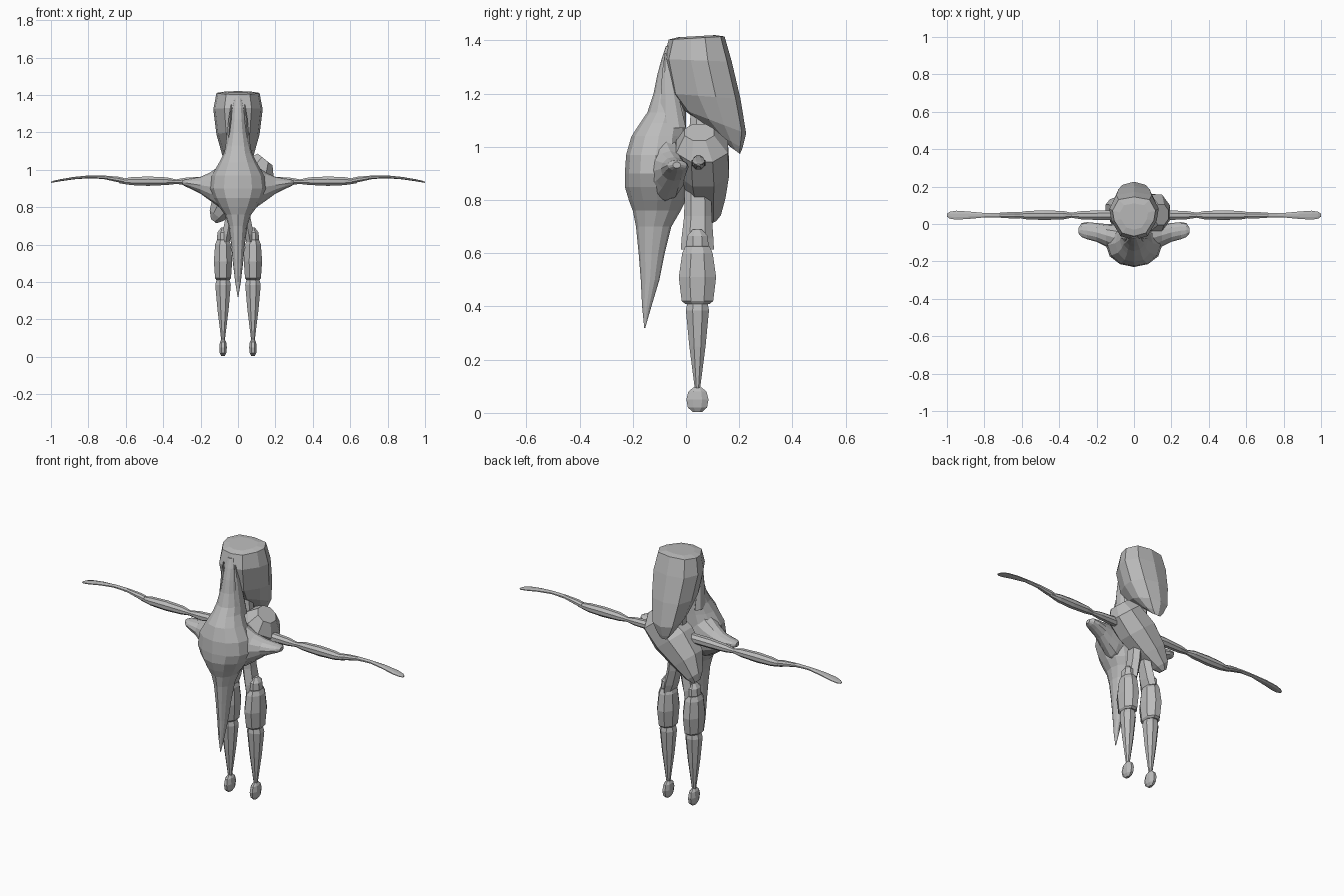
import bpy, bmesh, math
from mathutils import Vector

grey = bpy.data.materials.new("plain grey")
grey.diffuse_color = (0.5, 0.5, 0.5, 1)


def loft(name, rings, mirror=False):
    """Skin a list of equal-length rings and close both ends."""
    bm = bmesh.new()
    vs = [[bm.verts.new(p) for p in r] for r in rings]
    n = len(vs[0])
    for a, b in zip(vs, vs[1:]):
        for i in range(n):
            j = (i + 1) % n
            bm.faces.new((a[i], a[j], b[j], b[i]))
    bm.faces.new(vs[0][::-1])
    bm.faces.new(vs[-1])
    bmesh.ops.recalc_face_normals(bm, faces=bm.faces)
    me = bpy.data.meshes.new(name)
    bm.to_mesh(me)
    bm.free()
    me.materials.append(grey)
    ob = bpy.data.objects.new(name, me)
    bpy.context.collection.objects.link(ob)
    if mirror:
        piv = bpy.data.objects.get("mirror_centre")
        if piv is None:
            piv = bpy.data.objects.new("mirror_centre", None)
            piv.hide_render = True
            bpy.context.collection.objects.link(piv)
        m = ob.modifiers.new("mirror", 'MIRROR')
        m.mirror_object = piv
        m.use_clip = False
        m.merge_threshold = 0.00001
    return ob


def ellipse(c, u, v, ru, rv, n, turn=0.5):
    c, u, v = Vector(c), Vector(u), Vector(v)
    return [c + u * ru * math.cos(t) + v * rv * math.sin(t)
            for t in (2 * math.pi * (i + turn) / n for i in range(n))]


X, Y, Z = (1, 0, 0), (0, 1, 0), (0, 0, 1)


# Chest plate: upright curved keel, rows of z, half width, front y, back y
keel = [(1.38, .02, -.075, -.05), (1.33, .032, -.092, -.04), (1.27, .038, -.108, -.03),
        (1.20, .048, -.122, -.02), (1.13, .065, -.145, 0), (1.09, .075, -.172, 0),
        (1.04, .10, -.205, 0), (.97, .14, -.225, 0), (.90, .15, -.23, 0),
        (.85, .13, -.23, .005), (.80, .10, -.215, 0), (.76, .07, -.20, -.02),
        (.70, .05, -.188, -.055), (.60, .037, -.178, -.08), (.50, .027, -.17, -.10),
        (.40, .015, -.165, -.13), (.32, .002, -.157, -.153)]
loft("chest_plate", [ellipse((0, (f + b) / 2, z), X, Y, w, (b - f) / 2, 12, 0)
                     for z, w, f, b in keel])

# Side horns of the plate: x, front y, back y, low z, high z
horn = [(.0, -.215, 0, .79, 1.07), (.06, -.19, 0, .785, 1.055), (.10, -.15, .0, .80, 1.02),
        (.15, -.12, .0, .835, .985), (.20, -.095, .005, .872, .962),
        (.25, -.082, .01, .897, .953), (.28, -.07, .005, .91, .95), (.297, -.05, -.02, .92, .943)]
loft("plate_horn", [ellipse((x, (f + b) / 2, (lo + hi) / 2), Y, Z,
                            (b - f) / 2, (hi - lo) / 2, 12, 0)
                    for x, f, b, lo, hi in horn], True)

# Thin fins beside the neck of the plate
loft("neck_fin", [ellipse(c, X, Y, a, b, 6) for c, a, b in
                  [((.055, -.05, 1.07), .022, .05), ((.05, -.06, 1.18), .012, .035),
                   ((.042, -.07, 1.28), .008, .02), ((.036, -.076, 1.35), .002, .004)]], True)

# Head: tilted rings of front (y, z), back (y, z), half width
section = [(0, 0), (.55, .08), (.92, .4), (1, .65), (.72, .93), (0, 1)]
section += [(-x, t) for x, t in section[-2:0:-1]]
head = [((-.03, 1.412), (.11, 1.42), .075), ((-.065, 1.403), (.145, 1.415), .115),
        ((-.085, 1.33), (.172, 1.32), .132), ((-.06, 1.2), (.205, 1.18), .115),
        ((-.01, 1.14), (.226, 1.05), .085), ((.09, 1.065), (.212, .995), .05),
        ((.16, 1.005), (.203, .973), .025)]
loft("head", [[(w * x, f[0] + (b[0] - f[0]) * t, f[1] + (b[1] - f[1]) * t)
               for x, t in section] for f, b, w in head])

# Neck between head and torso
loft("neck", [ellipse((.02, .05, .95), X, Y, .05, .05, 8),
              ellipse((.0, .06, 1.14), X, Y, .035, .045, 8)])

# Torso: chunky block leaning from upper one side to lower other side
lean = Vector((.62, 0, -.78)).normalized()
side = Vector((.78, 0, -.62)).normalized()
loft("torso", [ellipse((x, y, z), side, Y, a, b, 8) for x, y, z, a, b in
               [(.145, .05, 1.055, .055, .06), (.12, .06, 1.0, .10, .105),
                (.03, .065, .92, .12, .105), (-.06, .07, .83, .095, .085),
                (-.115, .085, .755, .05, .05), (-.13, .09, .725, .02, .025)]])

# Hips: flaring wedges down to the legs
loft("hip", [ellipse(c, X, Y, a, b, 6) for c, a, b in
             [((.03, .045, .86), .03, .05), ((.04, .045, .74), .032, .052),
              ((.058, .043, .655), .03, .06), ((.065, .043, .615), .022, .062)]], True)


def limb(name, stations, n=8):
    """Upright leg part from z, half width, half depth."""
    loft(name, [ellipse((.08, .043, z), X, Y, a, b, n) for z, a, b in stations], True)


limb("leg_joint", [(.60, .026, .036), (.63, .036, .045), (.665, .032, .042), (.69, .012, .018)])
limb("thigh", [(.41, .038, .05), (.42, .046, .064), (.51, .053, .076),
               (.60, .046, .062), (.625, .035, .05)])
limb("shin", [(.085, .008, .009), (.10, .012, .012), (.25, .032, .033),
              (.385, .045, .047), (.42, .035, .04)])
limb("foot", [(.003, .009, .018), (.02, .019, .039), (.05, .022, .045),
              (.08, .018, .037), (.096, .008, .016)])


def arm(name, stations, n=8):
    """Sideways arm part from x, z, half depth, half height."""
    loft(name, [ellipse((x, .047, z), Y, Z, a, b, n) for x, z, a, b in stations], True)


arm("upper_arm", [(.05, .94, .028, .026), (.18, .94, .028, .026),
                  (.28, .938, .024, .021), (.345, .936, .013, .011)])
arm("forearm", [(.325, .936, .012, .012), (.38, .939, .025, .022), (.48, .939, .027, .027),
                (.57, .939, .025, .023), (.635, .939, .012, .012)])
arm("hand_blade", [(.61, .942, .018, .015), (.64, .948, .020, .016), (.72, .960, .014, .010),
                   (.80, .962, .013, .008), (.88, .955, .021, .007),
                   (.95, .944, .026, .006), (.985, .937, .020, .005), (1.0, .933, .008, .003)])
